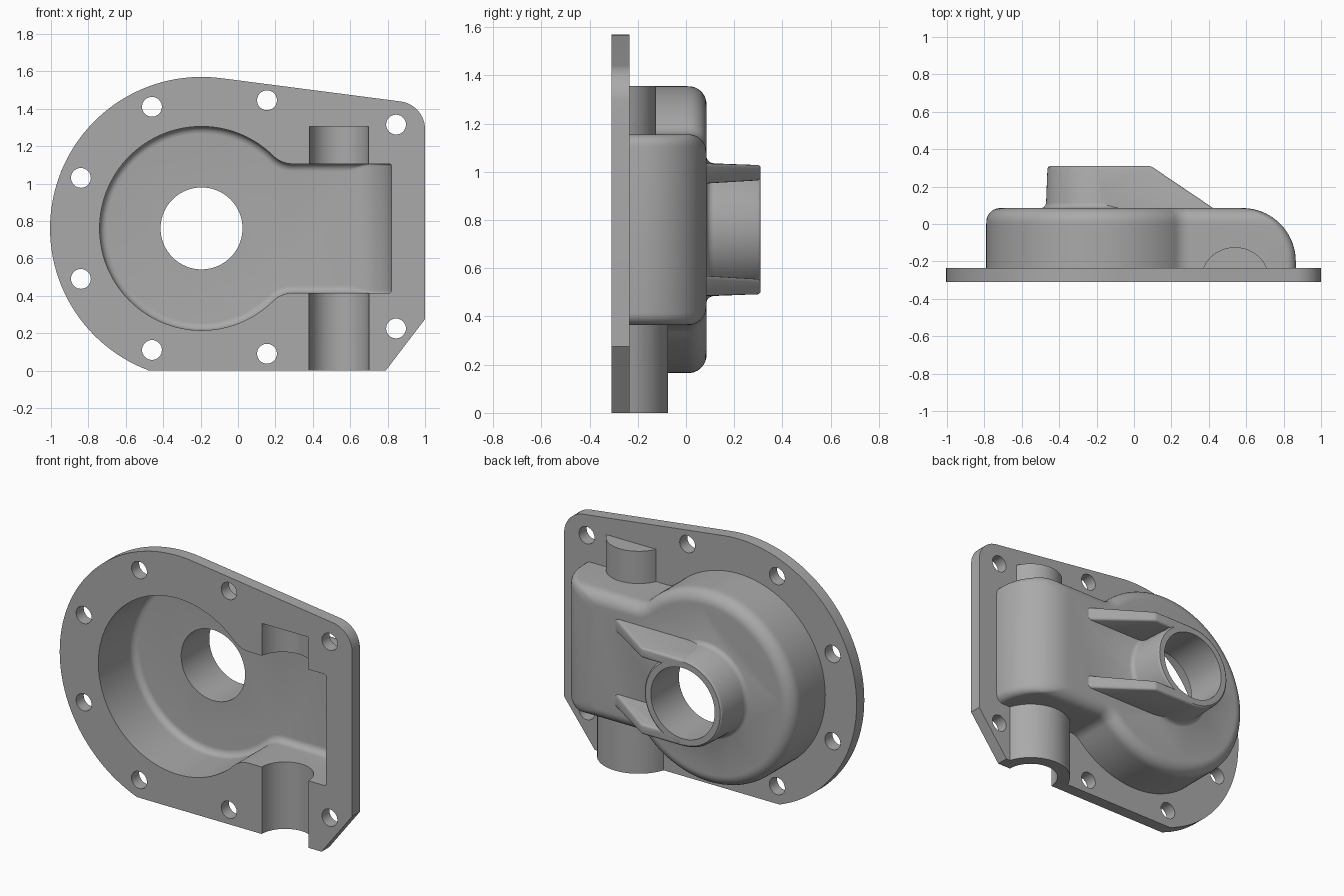
import bpy, bmesh, math

if "Cube" in bpy.data.objects:
    bpy.data.objects.remove(bpy.data.objects["Cube"])

CX, CZ = -0.195, 0.76            # axis of the round chamber and boss
BX = 0.54                        # axis of the shaft tunnels
FRONT, FLANGE_BACK = -0.31, -0.235

metal = bpy.data.materials.new("grey_metal")
metal.diffuse_color = (0.40, 0.40, 0.40, 1)
metal.use_nodes = True
metal.node_tree.nodes["Principled BSDF"].inputs["Base Color"].default_value = metal.diffuse_color


def loft(name, rings):
    """Closed solid through rings that share a point count."""
    bm = bmesh.new()
    rows = [[bm.verts.new(p) for p in ring] for ring in rings]
    n = len(rows[0])
    for a, b in zip(rows, rows[1:]):
        for i in range(n):
            j = (i + 1) % n
            bm.faces.new((a[i], a[j], b[j], b[i]))
    bm.faces.new(rows[0])
    bm.faces.new(rows[-1])
    bmesh.ops.recalc_face_normals(bm, faces=bm.faces)
    mesh = bpy.data.meshes.new(name)
    bm.to_mesh(mesh)
    bm.free()
    ob = bpy.data.objects.new(name, mesh)
    bpy.context.collection.objects.link(ob)
    mesh.materials.append(metal)
    return ob


def arc(cx, cy, r, a0, a1, n):
    return [(cx + r * math.cos(math.radians(a0 + (a1 - a0) * i / n)),
             cy + r * math.sin(math.radians(a0 + (a1 - a0) * i / n))) for i in range(n + 1)]


def circle(cx, cy, r, n=64):
    return arc(cx, cy, r, 0, 360, n)[:-1]


def turned(name, cx, cz, profile, n=64):
    """Round solid along y from (radius, y) pairs."""
    return loft(name, [[(x, y, z) for x, z in circle(cx, cz, r, n)] for r, y in profile])


def upright(name, cy, r, z0, z1):
    return loft(name, [[(x, y, z) for x, y in circle(BX, cy, r)] for z in (z0, z1)])


def apply_modifier(ob, mod):
    bpy.context.view_layer.objects.active = ob
    bpy.ops.object.modifier_apply(modifier=mod.name)


def combine(ob, other, op):
    mod = ob.modifiers.new("join", 'BOOLEAN')
    mod.operation, mod.solver, mod.object = op, 'EXACT', other
    apply_modifier(ob, mod)
    bpy.data.objects.remove(other)


def keyhole(R, h, fillet, xe, c):
    """Round chamber blended into a box that ends at xe, as (x, z) points."""
    dx = math.sqrt((R + fillet) ** 2 - (h + fillet) ** 2)
    a = math.degrees(math.atan2(h + fillet, dx))
    half = arc(xe - c, h - c, c, 0, 90, 6)
    half += arc(CX + dx, h + fillet, fillet, 270, 180 + a, 10)
    half += arc(CX, 0, R, a, 180, 48)[1:]
    lower = [(x, -z) for x, z in reversed(half[:-1])]
    return [(x, CZ + z) for x, z in half + lower]


def chamber(name, R, h, fillet, xe, c, y0, top, edge, q):
    """Keyhole body with a rounded rim and a quarter-round right end."""
    ys = [y0] + [top - q + q * math.sin(math.radians(5 * i)) for i in range(19)]
    rings = []
    for y in ys:
        e, s = max(0, y - top + edge), max(0, y - top + q)
        d = edge - math.sqrt(max(0, edge ** 2 - e ** 2))
        end = xe - q + math.sqrt(max(0, q ** 2 - s ** 2))
        rings.append([(x, y, z) for x, z in keyhole(R - d, h - d, fillet + d, end, c)])
    return loft(name, rings)


# Mounting flange: big arc on the left, sloped top, rounded and clipped right corners
outline = [(0.79, 0), (1, 0.275)] + arc(0.85, 1.29, 0.15, 0, 83, 12)
outline += arc(CX, CZ, 0.81, 83, 249.7, 60)
outline[-1] = (outline[-1][0], 0)
cover = loft("housing_cover", [[(x, y, z) for x, z in outline] for y in (FRONT, FLANGE_BACK)])

# Outer shell of the chamber
combine(cover, chamber("chamber_shell", 0.595, 0.395, 0.10, 0.865, 0.05,
                       -0.28, 0.085, 0.075, 0.285), 'UNION')

# Shaft tunnels above and below, cut flush with the flange front
for r, z0, z1 in ((0.186, 1.0, 1.355), (0.235, 0.0, 0.5)):
    tunnel = upright("shaft_tunnel", FRONT, r, z0, z1)
    trim = loft("tunnel_trim", [[(x, y, z) for x, y in ((0, -1), (1, -1), (1, -0.29), (0, -0.29))]
                                for z in (-0.5, 2)])
    combine(tunnel, trim, 'DIFFERENCE')
    combine(cover, tunnel, 'UNION')

# Bearing boss with a flared foot and softened rim
combine(cover, turned("bearing_boss", CX, CZ, [
    (0.302, 0.06), (0.302, 0.084), (0.288, 0.09), (0.279, 0.1), (0.275, 0.115),
    (0.268, 0.294), (0.264, 0.304), (0.256, 0.31)], 96), 'UNION')

# Two sloping ribs tangent to the boss
side = [(CX, 0.05), (CX, 0.31), (0.09, 0.31), (0.475, 0.05)]
for s in (-1, 1):
    rib = loft("boss_rib", [[(x, y, CZ + s * (z + k * (0.31 - y))) for x, y in side]
                            for z, k in ((0.205, -0.06), (0.268, 0.03))])
    bev = rib.modifiers.new("soft", 'BEVEL')
    bev.width, bev.segments = 0.014, 3
    apply_modifier(rib, bev)
    combine(cover, rib, 'UNION')

# Hollow interior, shaft grooves and bearing bore
combine(cover, chamber("cavity", 0.545, 0.345, 0.15, 0.82, 0.012,
                       -0.4, 0.035, 0.04, 0.235), 'DIFFERENCE')
combine(cover, upright("upper_groove", -0.335, 0.16, 0.9, 1.305), 'DIFFERENCE')
combine(cover, upright("lower_groove", FRONT, 0.16, -0.1, 0.6), 'DIFFERENCE')
combine(cover, turned("bearing_bore", CX, CZ, [(0.219, -0.2), (0.219, 0.5)], 96), 'DIFFERENCE')

# Bolt holes around the flange
for x, z in ((-0.46, 1.41), (0.155, 1.445), (0.845, 1.315), (-0.84, 1.03),
             (-0.84, 0.49), (-0.46, 0.11), (0.155, 0.09), (0.845, 0.225)):
    combine(cover, turned("bolt_hole", x, z, [(0.053, -0.5), (0.053, -0.2)], 32), 'DIFFERENCE')

# Smooth shading with crisp machined edges
bpy.ops.object.select_all(action='DESELECT')
cover.select_set(True)
bpy.context.view_layer.objects.active = cover
bpy.ops.object.shade_smooth_by_angle(angle=math.radians(30))
